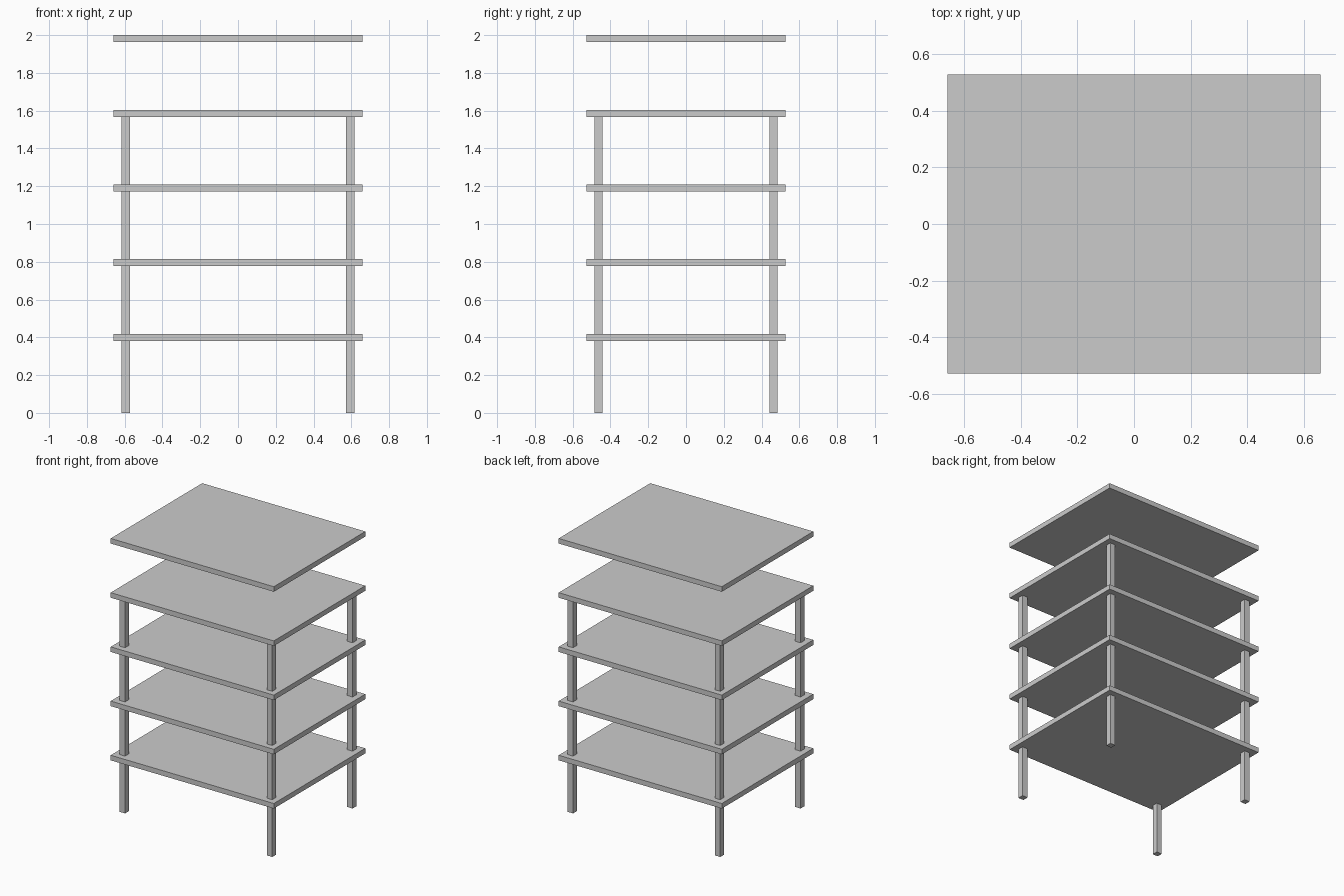
import bpy

if "Cube" in bpy.data.objects:
    bpy.data.objects.remove(bpy.data.objects["Cube"])

WIDTH, DEPTH, THICK = 1.317, 1.055, 0.037
TOP, SPACING, COUNT = 2.0, 0.3955, 5
POST = 0.043
POST_X, POST_Y = 0.594, 0.463


def box(name, size, centre):
    bpy.ops.mesh.primitive_cube_add(size=1, location=centre)
    ob = bpy.context.object
    ob.name = name
    ob.scale = size
    bpy.ops.object.transform_apply(location=False, rotation=False, scale=True)
    return ob


# Shelves, the uppermost one floating clear of the posts
for i in range(COUNT):
    z = TOP - THICK / 2 - (COUNT - 1 - i) * SPACING
    box("roof_panel" if i == COUNT - 1 else f"shelf_{i + 1}",
        (WIDTH, DEPTH, THICK), (0, 0, z))

# Corner posts from the floor into the fourth shelf
post_height = TOP - SPACING - THICK / 2
for sx, side in ((-1, "left"), (1, "right")):
    for sy, end in ((-1, "front"), (1, "back")):
        box(f"{end}_{side}_post", (POST, POST, post_height),
            (sx * POST_X, sy * POST_Y, post_height / 2))
